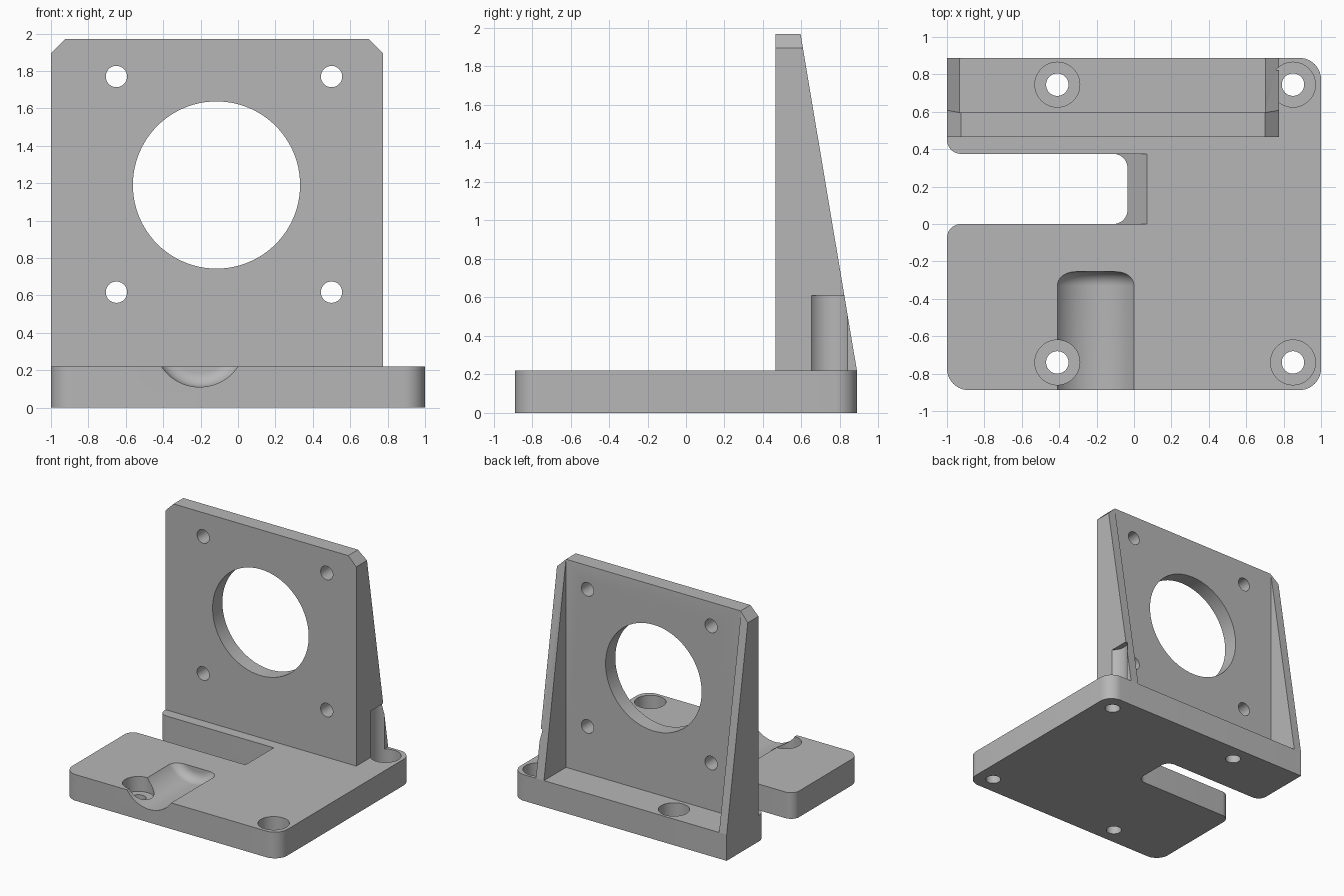
import bpy, bmesh, math
from mathutils import Vector, Matrix

cube = bpy.data.objects.get("Cube")
if cube:
    bpy.data.objects.remove(cube, do_unlink=True)

grey = bpy.data.materials.new("plain grey")
grey.use_nodes = True
grey.diffuse_color = (0.47, 0.47, 0.47, 1)
grey.node_tree.nodes["Principled BSDF"].inputs["Base Color"].default_value = grey.diffuse_color


def rounded(corners, steps=10):
    """Outline from (x, y, radius) corners, each replaced by an arc."""
    out = []
    for i, (x, y, r) in enumerate(corners):
        p = Vector((x, y))
        if r == 0:
            out.append(p)
            continue
        a = (Vector(corners[i - 1][:2]) - p).normalized()
        b = (Vector(corners[(i + 1) % len(corners)][:2]) - p).normalized()
        centre = p + (a + b) * r
        for k in range(steps + 1):
            t = k / steps * math.pi / 2
            out.append(centre - b * r * math.cos(t) - a * r * math.sin(t))
    return out


def prism(name, outline, lo, hi, axis="z"):
    """Extrude a 2D outline from lo to hi along an axis."""
    place = {"x": lambda u, v, w: (w, u, v),
             "y": lambda u, v, w: (u, w, v),
             "z": lambda u, v, w: (u, v, w)}[axis]
    bm = bmesh.new()
    face = bm.faces.new([bm.verts.new(place(p[0], p[1], lo)) for p in outline])
    ext = bmesh.ops.extrude_face_region(bm, geom=[face])
    moved = [g for g in ext["geom"] if isinstance(g, bmesh.types.BMVert)]
    bmesh.ops.translate(bm, verts=moved, vec=place(0, 0, hi - lo))
    return finish(name, bm)


def finish(name, bm):
    bmesh.ops.recalc_face_normals(bm, faces=bm.faces)
    mesh = bpy.data.meshes.new(name)
    bm.to_mesh(mesh)
    bm.free()
    mesh.materials.append(grey)
    obj = bpy.data.objects.new(name, mesh)
    bpy.context.collection.objects.link(obj)
    return obj


def circle(u, v, r, n=64):
    return [(u + r * math.cos(2 * math.pi * k / n), v + r * math.sin(2 * math.pi * k / n))
            for k in range(n)]


def cut(target, cutter):
    """Subtract a cutter and discard it."""
    bpy.context.view_layer.objects.active = target
    mod = target.modifiers.new("cut", "BOOLEAN")
    mod.operation = "DIFFERENCE"
    mod.solver = "EXACT"
    mod.object = cutter
    bpy.ops.object.modifier_apply(modifier=mod.name)
    bpy.data.objects.remove(cutter, do_unlink=True)


TOP, BACK, HIGH = 0.22, 0.888, 1.97
WALL_L, WALL_R = -1.0, 0.775
FRONT, PLATE_BACK = 0.465, 0.595

# Base plate with side slot
base = prism("base_plate", rounded([
    (-1, -BACK, 0.115), (1, -BACK, 0.115), (1, BACK, 0.115), (-1, BACK, 0),
    (-1, 0.375, 0.075), (-0.035, 0.375, 0.075), (-0.035, 0, 0.075), (-1, 0, 0.075)]), 0, TOP)

# Sloped lead-in at the closed end of the slot
cut(base, prism("slope_cutter", [(-0.12, 0.03), (0.09, 0.24), (-0.12, 0.24)], 0, 0.375, "y"))

# Round channel with a filleted end, spun around its own axis
R, END, FILLET = 0.246, -0.255, 0.075
profile = [(0, -1.0), (R, -1.0)]
for k in range(11):
    t = k / 10 * math.pi / 2
    profile.append((R - FILLET + FILLET * math.cos(t), END - FILLET + FILLET * math.sin(t)))
profile.append((0, END))
bm = bmesh.new()
ring = [bm.verts.new((r, y, 0)) for r, y in profile]
edges = [bm.edges.new(pair) for pair in zip(ring, ring[1:])]
bmesh.ops.spin(bm, geom=ring + edges, cent=(0, 0, 0), axis=(0, 1, 0),
               angle=2 * math.pi, steps=96)
bmesh.ops.remove_doubles(bm, verts=bm.verts, dist=0.0005)
bmesh.ops.transform(bm, matrix=Matrix.Translation((-0.205, 0, 0.11 + R)), verts=bm.verts)
cut(base, finish("channel_cutter", bm))

# Upright plate with side ribs
C = 0.075
wall = prism("upright_bracket", [
    (WALL_L, TOP), (WALL_R, TOP), (WALL_R, HIGH - C), (WALL_R - C, HIGH),
    (WALL_L + C, HIGH), (WALL_L, HIGH - C)], FRONT, BACK, "y")
slope = (BACK - PLATE_BACK) / (HIGH - TOP)
cut(wall, prism("rib_slope_cutter", [
    (BACK + 0.1 * slope, TOP - 0.1), (PLATE_BACK - 0.1 * slope, HIGH + 0.1),
    (1.2, HIGH + 0.1), (1.2, TOP - 0.1)], -1.2, 1.2, "x"))
cut(wall, prism("recess_cutter", [
    (PLATE_BACK, 0.1), (1.2, 0.1), (1.2, 2.2), (PLATE_BACK, 2.2)],
    WALL_L + 0.07, WALL_R - 0.075, "x"))

# Large bore and four fixing holes in the upright
cut(wall, prism("bore_cutter", circle(-0.115, 1.19, 0.447, 96), 0.3, 1.0, "y"))
for x in (-0.65, 0.5):
    for z in (0.617, 1.77):
        cut(wall, prism("hole_cutter", circle(x, z, 0.057, 40), 0.3, 1.0, "y"))

# Counterbored screw holes in the base, one clearing the rib
for x in (-0.41, 0.85):
    for y in (-0.74, 0.745):
        cut(base, prism("counterbore_cutter", circle(x, y, 0.12), 0.095, 0.5))
        cut(base, prism("screw_cutter", circle(x, y, 0.06, 40), -0.1, 0.3))
cut(wall, prism("clearance_cutter", circle(0.85, 0.745, 0.12), 0.1, 0.61))

for obj in (base, wall):
    bpy.ops.object.select_all(action="DESELECT")
    obj.select_set(True)
    bpy.context.view_layer.objects.active = obj
    bpy.ops.object.shade_smooth_by_angle(angle=math.radians(25))
